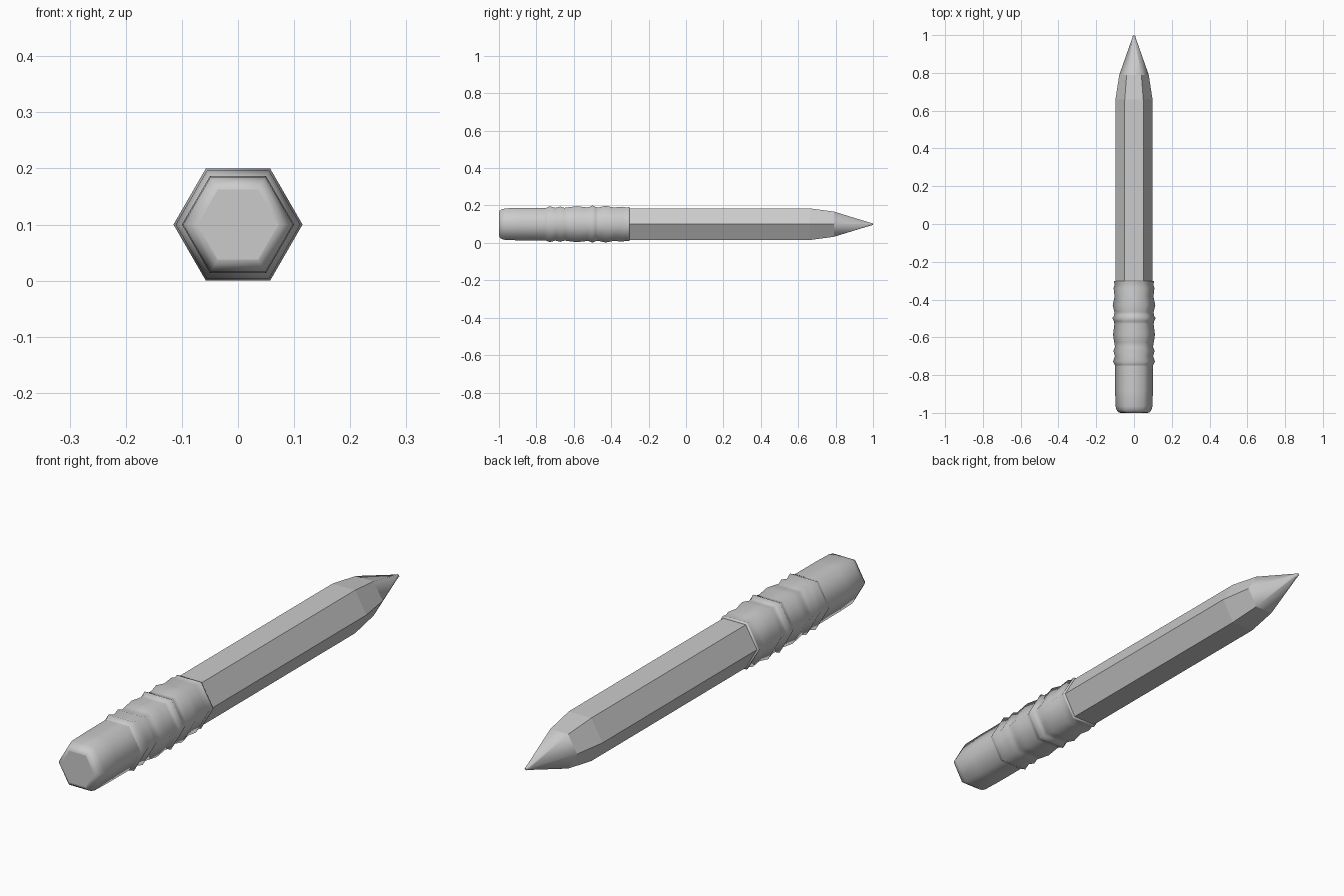
import bpy, bmesh, math

if "Cube" in bpy.data.objects:
    bpy.data.objects.remove(bpy.data.objects["Cube"])

CENTRE_Z = 0.1


def hex_loft(name, profile, cap_start=False, cap_end=False, smooth=True):
    """Sweep a hexagon along y through (y, corner radius) stations."""
    bm = bmesh.new()
    rings = []
    for y, r in profile:
        rings.append([bm.verts.new((r * math.cos(i * math.pi / 3), y,
                                    CENTRE_Z + r * math.sin(i * math.pi / 3)))
                      for i in range(6)])
    for a, b in zip(rings, rings[1:]):
        for i in range(6):
            j = (i + 1) % 6
            f = bm.faces.new((a[i], a[j], b[j], b[i]))
            f.smooth = smooth
    if cap_start:
        bm.faces.new(rings[0])
    if cap_end:
        bm.faces.new(rings[-1])
    bmesh.ops.recalc_face_normals(bm, faces=bm.faces)
    # open lofts: make sure the sides point outwards
    bm.faces.ensure_lookup_table()
    f = bm.faces[0]
    c = f.calc_center_median()
    if f.normal.x * c.x + f.normal.z * (c.z - CENTRE_Z) < 0:
        bmesh.ops.reverse_faces(bm, faces=bm.faces)
    if cap_start:
        for e in bm.faces[-1].edges:
            e.smooth = False
    mesh = bpy.data.meshes.new(name)
    bm.to_mesh(mesh)
    bm.free()
    obj = bpy.data.objects.new(name, mesh)
    bpy.context.collection.objects.link(obj)
    return obj


# Rubber end with rounded rim
hex_loft("eraser", [(-1.0, 0.072), (-0.997, 0.082), (-0.985, 0.092),
                    (-0.965, 0.098), (-0.88, 0.1), (-0.75, 0.1)],
         cap_start=True)

# Ribbed sleeve
hex_loft("ferrule", [(-0.75, 0.1), (-0.728, 0.111), (-0.7, 0.101),
                     (-0.672, 0.109), (-0.65, 0.101), (-0.625, 0.105),
                     (-0.585, 0.111), (-0.53, 0.104), (-0.515, 0.106),
                     (-0.5, 0.115), (-0.483, 0.105), (-0.465, 0.104),
                     (-0.43, 0.113), (-0.385, 0.103), (-0.34, 0.108),
                     (-0.318, 0.102), (-0.31, 0.105), (-0.303, 0.105),
                     (-0.302, 0.098)])

# Flat-sided shaft and first sharpened facet
hex_loft("shaft", [(-0.302, 0.098), (0.66, 0.098), (0.79, 0.078)], smooth=False)

# Sharpened cone and blunt lead point
hex_loft("sharpened_tip", [(0.79, 0.078), (0.985, 0.009), (0.997, 0.006),
                           (1.0, 0.002)], cap_end=True)
